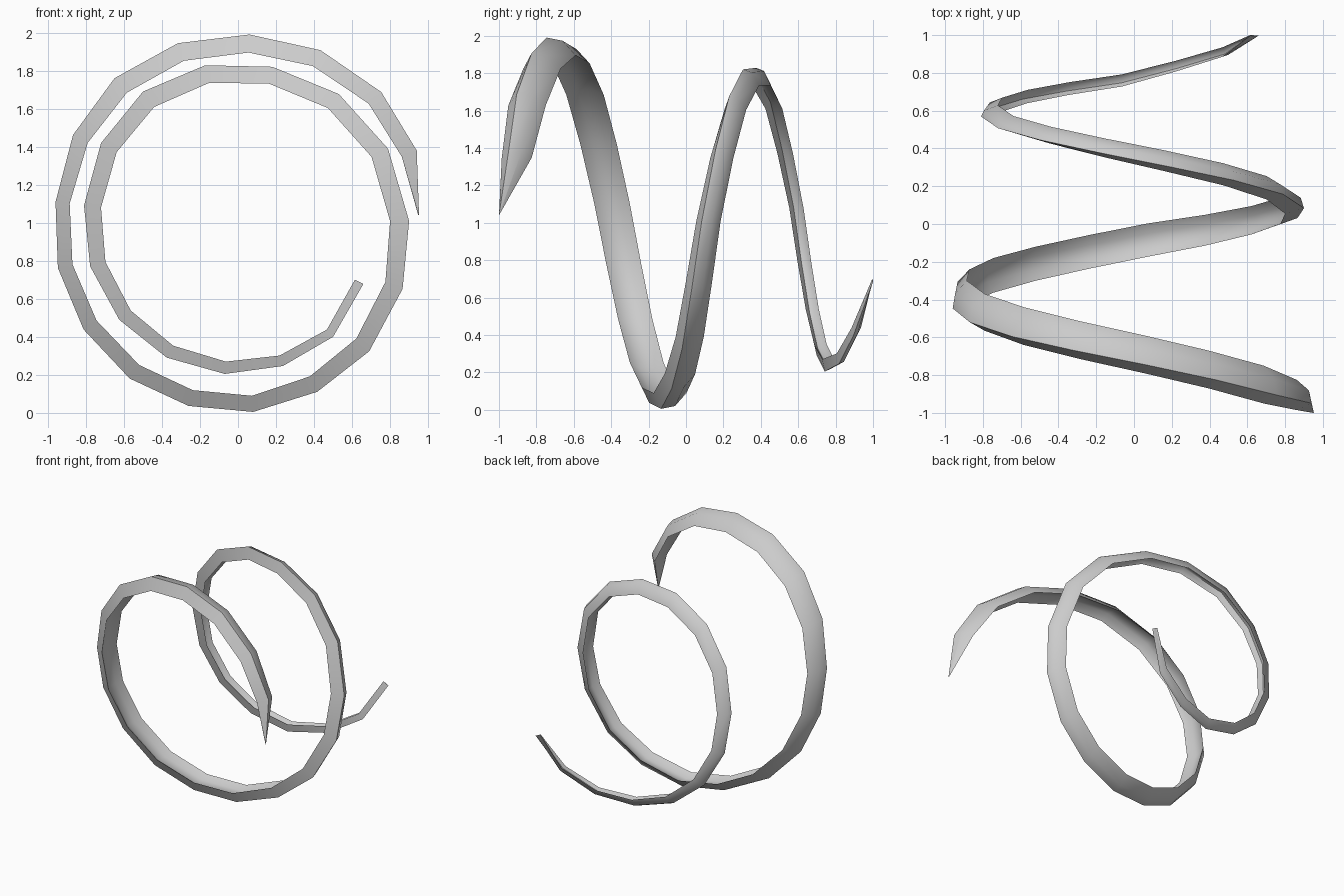
import bpy, bmesh, math

if "Cube" in bpy.data.objects:
    bpy.data.objects.remove(bpy.data.objects["Cube"])

# Ribbon path round the y axis: step, angle (deg), outer radius, y, half width, depth
KEYS = [
    (0, 2.4, 0.953, -1.0, 0.0, 0.004),
    (1, 22.0, 1.014, -0.905, 0.08, 0.085),
    (2, 42.4, 1.02, -0.85, 0.1, 0.09),
    (4, 86.5, 0.992, -0.69, 0.1, 0.095),
    (6, 130.5, 1.0, -0.54, 0.1, 0.1),
    (8, 173.5, 0.966, -0.395, 0.095, 0.075),
    (11, 235.2, 0.998, -0.21, 0.09, 0.087),
    (13, 274.6, 0.998, -0.085, 0.088, 0.085),
    (15, 315.6, 0.966, 0.02, 0.075, 0.095),
    (17, 360.6, 0.90, 0.12, 0.065, 0.1),
    (20, 437.6, 0.84, 0.335, 0.055, 0.09),
    (22, 485.9, 0.852, 0.47, 0.045, 0.1),
    (24, 533.6, 0.815, 0.59, 0.038, 0.09),
    (28, 625.0, 0.798, 0.76, 0.032, 0.065),
    (30, 669.8, 0.781, 0.91, 0.025, 0.05),
    (31, 694.0, 0.734, 0.998, 0.002, 0.05),
]
# Domed cross-section, hollow on the inside: (across, outward)
SECTION = [(-1, 0), (-0.55, 1), (0.3, 0.82), (1, 0), (0.4, 0.35), (-0.4, 0.42)]


def sample(i):
    for a, b in zip(KEYS, KEYS[1:]):
        if a[0] <= i <= b[0]:
            t = (i - a[0]) / (b[0] - a[0])
            return [p + (q - p) * t for p, q in zip(a[1:], b[1:])]


# Sweep the section along the coil
bm = bmesh.new()
rings = []
for i in range(32):
    ang, rad, y, half, depth = sample(i)
    a = math.radians(ang)
    ring = []
    for u, v in SECTION:
        r = rad - depth * (1 - v)
        ring.append(bm.verts.new((r * math.cos(a), y + u * half, 1 + r * math.sin(a))))
    rings.append(ring)
n = len(SECTION)
for r0, r1 in zip(rings, rings[1:]):
    for k in range(n):
        m = (k + 1) % n
        bm.faces.new((r0[k], r0[m], r1[m], r1[k]))
bm.faces.new(rings[0])
bm.faces.new(rings[-1])
bmesh.ops.remove_doubles(bm, verts=bm.verts, dist=0.0005)
bmesh.ops.recalc_face_normals(bm, faces=bm.faces)

mesh = bpy.data.meshes.new("coiled_ribbon")
bm.to_mesh(mesh)
bm.free()
ribbon = bpy.data.objects.new("coiled_ribbon", mesh)
bpy.context.collection.objects.link(ribbon)
bpy.context.view_layer.objects.active = ribbon
ribbon.select_set(True)
bpy.ops.object.shade_smooth_by_angle(angle=math.radians(60))
